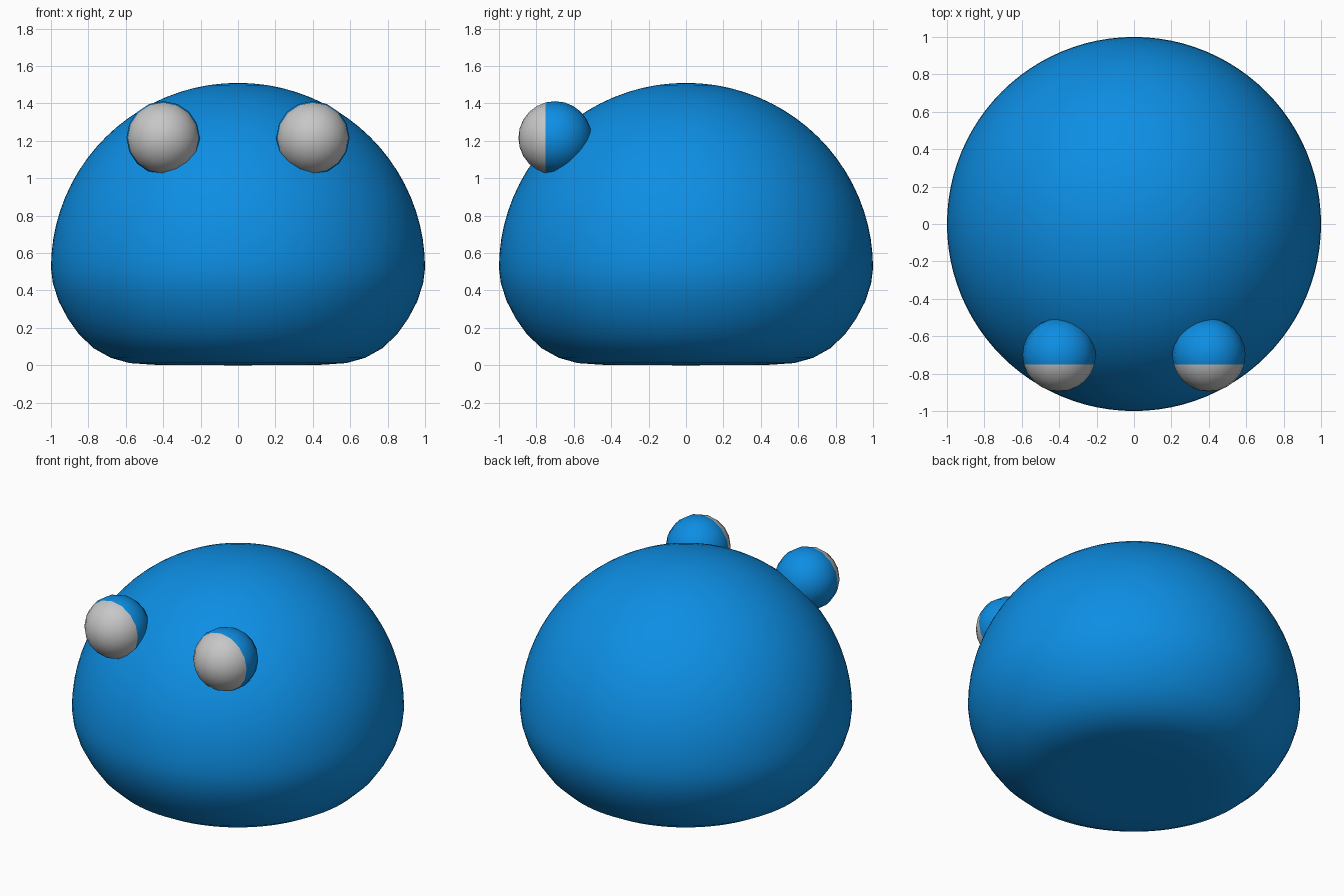
import bpy, bmesh, math
from mathutils import Matrix

if "Cube" in bpy.data.objects:
    bpy.data.objects.remove(bpy.data.objects["Cube"])

def material(name, rgb):
    m = bpy.data.materials.new(name)
    m.diffuse_color = (*rgb, 1)
    m.use_nodes = True
    m.node_tree.nodes["Principled BSDF"].inputs["Base Color"].default_value = m.diffuse_color
    return m

blue = material("body blue", (0.004, 0.27, 0.77))
white = material("eye white", (0.57, 0.57, 0.57))

def finish(name, bm, mats):
    bmesh.ops.recalc_face_normals(bm, faces=bm.faces)
    for f in bm.faces:
        f.smooth = True
    me = bpy.data.meshes.new(name)
    bm.to_mesh(me)
    bm.free()
    for m in mats:
        me.materials.append(m)
    ob = bpy.data.objects.new(name, me)
    bpy.context.collection.objects.link(ob)
    return ob

# Body: flat-bottomed blob, rounded base below and a hemisphere above, revolved
profile = [(0, 0), (0.25, 0.001), (0.45, 0.003), (0.58, 0.012), (0.68, 0.04),
           (0.77, 0.09), (0.85, 0.165), (0.91, 0.25), (0.96, 0.345), (0.99, 0.44)]
profile += [(math.cos(a), 0.52 + 0.99 * math.sin(a))
            for a in (i * math.pi / 40 for i in range(20))]
profile.append((0, 1.51))
bm = bmesh.new()
vs = [bm.verts.new((r, 0, z)) for r, z in profile]
es = [bm.edges.new(p) for p in zip(vs, vs[1:])]
bmesh.ops.spin(bm, geom=vs + es, axis=(0, 0, 1), cent=(0, 0, 0),
               angle=2 * math.pi, steps=96)
bmesh.ops.remove_doubles(bm, verts=bm.verts, dist=0.0005)
finish("body", bm, [blue])

# Eyes: spheres with poles along y, white front cap, blue lid behind
for side, name in ((-1, "left_eye"), (1, "right_eye")):
    bm = bmesh.new()
    bmesh.ops.create_uvsphere(bm, u_segments=16, v_segments=12, radius=0.196,
                              matrix=Matrix.Translation((side * 0.4, -0.7, 1.216))
                              @ Matrix.Rotation(math.pi / 2, 4, 'X'))
    for f in bm.faces:
        f.material_index = 1 if f.calc_center_median().y < -0.75 else 0
    finish(name, bm, [blue, white])
